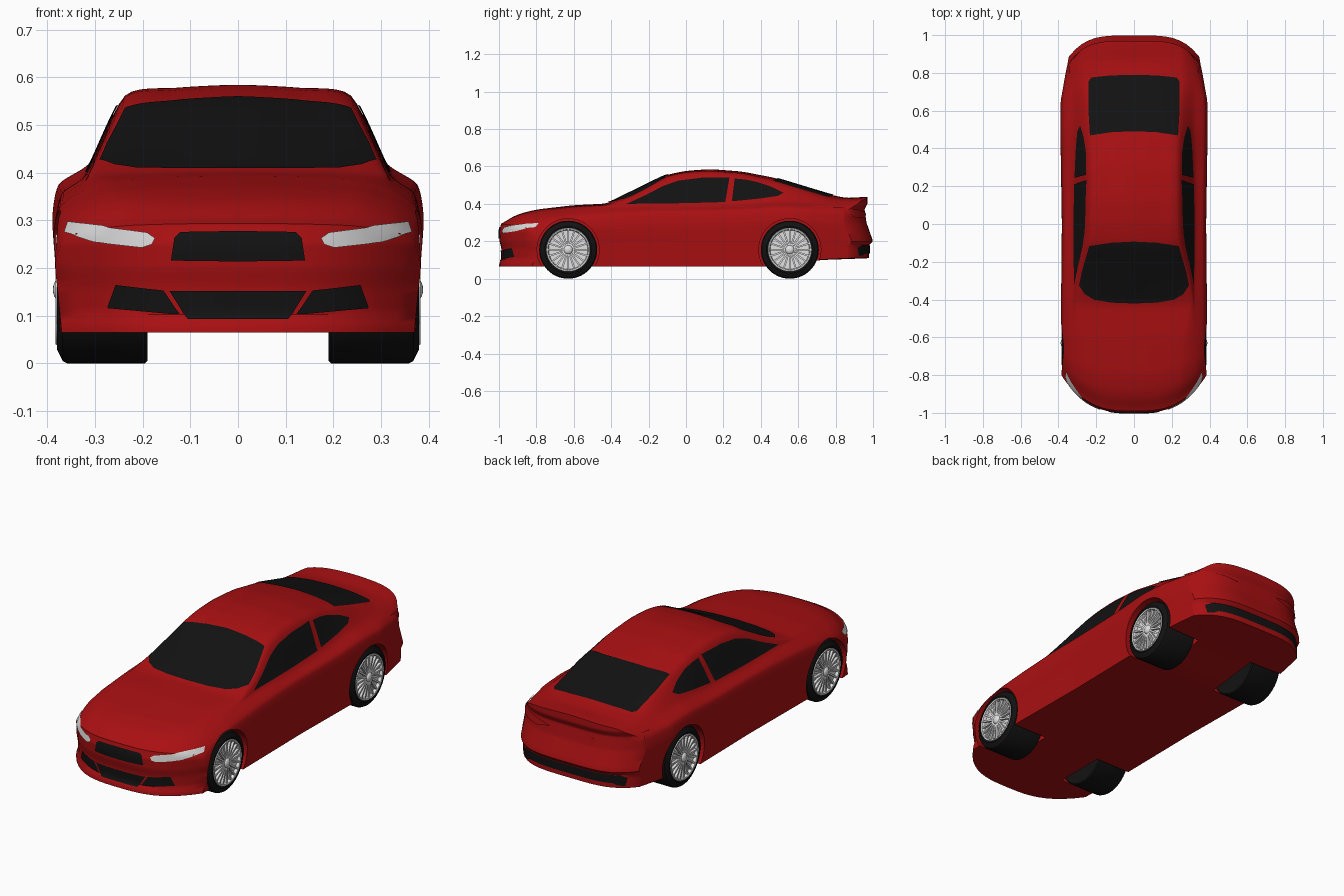
import bpy, bmesh, math
from mathutils import Vector, Matrix
from mathutils.bvhtree import BVHTree

if "Cube" in bpy.data.objects:
    bpy.data.objects.remove(bpy.data.objects["Cube"])


def material(name, rgb):
    m = bpy.data.materials.new(name)
    m.diffuse_color = (*rgb, 1)
    m.use_nodes = True
    m.node_tree.nodes["Principled BSDF"].inputs["Base Color"].default_value = m.diffuse_color
    return m


RED = material("body_red", (0.40, 0.005, 0.006))
BLACK = material("glass_black", (0.006, 0.006, 0.006))
SILVER = material("wheel_silver", (0.75, 0.75, 0.75))
LAMP = material("lamp_white", (0.68, 0.68, 0.68))


def finish(bm, name, mat, angle=35):
    me = bpy.data.meshes.new(name)
    bm.to_mesh(me)
    bm.free()
    ob = bpy.data.objects.new(name, me)
    bpy.context.collection.objects.link(ob)
    me.materials.append(mat)
    shade(ob, angle)
    return ob


def shade(ob, angle):
    bpy.ops.object.select_all(action='DESELECT')
    ob.select_set(True)
    bpy.context.view_layer.objects.active = ob
    bpy.ops.object.shade_smooth_by_angle(angle=math.radians(angle))


def lin(tab, t):
    if t <= tab[0][0]:
        return tab[0][1]
    for (a, u), (b, v) in zip(tab, tab[1:]):
        if t <= b:
            return u + (v - u) * (t - a) / (b - a)
    return tab[-1][1]


def soft(tab, t):
    return sum(lin(tab, t + d) for d in (-.03, -.015, 0, .015, .03)) / 5


# Body curves along the length: width, underside, shoulder, roof edge, centre line
WIDTH = [(-1, .383), (-.8, .39), (-.6, .388), (0, .382), (.5, .39), (.7, .388), (.85, .37), (1, .35)]
UNDER = [(-1, .065), (.45, .065), (.72, .10), (1, .11)]
SHOULDER = [(-1, .272), (-.9, .315), (-.8, .337), (-.6, .362), (-.4, .382), (-.2, .395), (.3, .405),
            (.5, .418), (.7, .405), (.85, .39), (1, .38)]
BASE_X = [(-1, .33), (-.5, .325), (-.3, .32), (.5, .315), (.8, .32), (1, .31)]
EDGE_X = [(-1, .24), (-.6, .27), (-.4, .30), (-.3, .287), (-.2, .265), (-.1, .243), (0, .238),
          (.4, .235), (.6, .24), (.8, .26), (1, .25)]
EDGE_Z = [(-1, .284), (-.9, .336), (-.8, .36), (-.6, .383), (-.42, .393), (-.3, .433), (-.2, .483),
          (-.1, .537), (0, .557), (.13, .563), (.3, .551), (.48, .515), (.6, .48), (.78, .428), (.88, .418), (1, .418)]
TOP = [(-1, .288), (-.96, .315), (-.9, .345), (-.8, .37), (-.6, .393), (-.42, .402), (-.11, .554),
       (0, .577), (.13, .586), (.3, .573), (.48, .538), (.78, .447), (.86, .431), (.94, .436), (1, .437)]
NOSE = [(.065, 0), (.085, .002), (.1, .015), (.16, .013), (.2, .003), (.25, 0), (.29, .01)]
TAIL = [(.10, -.022), (.18, -.02), (.2, 0), (.3, -.035), (.37, -.045), (.4, -.03), (.44, -.03)]
SUB, K = 6, 10


def section(s):
    """Half outline from the sill up to the middle of the roof."""
    w, b, h = soft(WIDTH, s), soft(UNDER, s), soft(SHOULDER, s)
    d, ex, ez, t = h - b, soft(EDGE_X, s), soft(EDGE_Z, s), soft(TOP, s)
    c = [(w * .965, b), (w * .985, b + .38 * d), (w, b + .67 * d), (w * .965, h - .12 * d),
         (soft(BASE_X, s), h), (ex, ez), (ex * .55, ez + .72 * (t - ez)), (0, t)]
    c = [Vector(p) for p in c]
    e = [c[0]] + c + [Vector((-c[-2].x, c[-2].y))]
    out = []
    for i in range(1, len(e) - 2):
        p, q = e[i], e[i + 1]
        m, n = (q - e[i - 1]) * .35, (e[i + 2] - p) * .35
        for j in range(SUB):
            u = j / SUB
            out.append(p * (2*u**3 - 3*u*u + 1) + m * (u**3 - 2*u*u + u)
                       + q * (3*u*u - 2*u**3) + n * (u**3 - u*u))
    return out + [c[-1]]


def place(s, x, z):
    """Bow the ends back in plan and give nose and tail their side profile."""
    k = min(1, max(0, (abs(s) - .6) / .4))
    if s < 0:
        y = s + k * .2 * (abs(x) / .385) ** 3 + k**6 * lin(NOSE, z)
    else:
        y = s - k * .1 * (abs(x) / .335) ** 4 + k**6 * lin(TAIL, z)
    return x, y, z


# Body shell: sides and top, flat underside, bowed front and rear ends
N = 110
stations = [-1 + 2 * i / N for i in range(N + 1)]
secs = [section(s) for s in stations]
bm = bmesh.new()


def P(a, i, k):
    return bm.verts.new(place(stations[a], secs[a][i].x * k / K, secs[a][i].y))


def quad(*keys):
    bm.faces.new([P(*key) for key in keys])


M = len(secs[0]) - 1
for a in range(N):
    for i in range(M):
        for k in (-K, K):
            quad((a, i, k), (a + 1, i, k), (a + 1, i + 1, k), (a, i + 1, k))
    for k in range(-K, K):
        quad((a, 0, k), (a + 1, 0, k), (a + 1, 0, k + 1), (a, 0, k + 1))
for a in (0, N):
    for i in range(M):
        for k in range(-K, K):
            quad((a, i, k), (a, i, k + 1), (a, i + 1, k + 1), (a, i + 1, k))
bmesh.ops.remove_doubles(bm, verts=bm.verts[:], dist=1e-5)
bmesh.ops.recalc_face_normals(bm, faces=bm.faces[:])
body = finish(bm, "car_body", RED)

# Wheel arches cut out of the body
AXLES, HUB_Z = (-.63, .555), .155
bm = bmesh.new()
for y in AXLES:
    for sx in (-1, 1):
        bmesh.ops.create_cone(bm, cap_ends=True, segments=64, radius1=.166, radius2=.166, depth=.4,
                              matrix=Matrix.Translation((sx * .37, y, HUB_Z)) @ Matrix.Rotation(math.pi / 2, 4, 'Y'))
cutter = finish(bm, "arch_cutter", RED)
cutter.hide_render = True
mod = body.modifiers.new("arches", 'BOOLEAN')
mod.operation, mod.solver, mod.object = 'DIFFERENCE', 'EXACT', cutter
bpy.context.view_layer.objects.active = body
bpy.ops.object.modifier_apply(modifier=mod.name)
bpy.data.objects.remove(cutter)
shade(body, 35)

bm = bmesh.new()
bm.from_mesh(body.data)
tree = BVHTree.FromBMesh(bm)
bm.free()

# Views from which plates are projected: origin builder and ray direction
VIEWS = {'front': (lambda a, b: (a, -3, b), (0, 1, 0)), 'rear': (lambda a, b: (a, 3, b), (0, -1, 0)),
         'side': (lambda a, b: (3, a, b), (-1, 0, 0)), 'top': (lambda a, b: (a, b, 3), (0, 0, -1))}


def plate(name, pts, view, mat, symmetric=False, lift=.004):
    """Thin panel: outline projected on the body; half outlines are closed by symmetry, others mirrored."""
    if symmetric:
        pts = pts + [(-a, b) for a, b in reversed(pts) if a > 0]
    origin, ray = VIEWS[view]
    ray = Vector(ray)
    p = bmesh.new()
    p.faces.new([p.verts.new((a, b, 0)) for a, b in pts])
    for ax in (0, 1):
        lo, hi = min(q[ax] for q in pts), max(q[ax] for q in pts)
        n = max(2, int((hi - lo) / .015))
        no = Vector((1 - ax, ax, 0))
        for i in range(1, n):
            bmesh.ops.bisect_plane(p, geom=p.verts[:] + p.edges[:] + p.faces[:], dist=1e-6,
                                   plane_co=no * (lo + (hi - lo) * i / n), plane_no=no)
    for v in p.verts:
        hit, nor, _, _ = tree.ray_cast(Vector(origin(v.co.x, v.co.y)), ray)
        if hit:
            v.co = hit + (nor if nor.dot(ray) < 0 else -nor) * lift
    p.normal_update()
    bmesh.ops.recalc_face_normals(p, faces=p.faces[:])
    if sum(f.normal.dot(ray) for f in p.faces) > 0:
        bmesh.ops.reverse_faces(p, faces=p.faces[:])
    ob = finish(p, name, mat)
    if not symmetric:
        ob.modifiers.new("both_sides", 'MIRROR')


# Windows
plate("windscreen", [(0, -.42), (.12, -.415), (.21, -.40), (.26, -.37), (.29, -.325), (.275, -.25),
                     (.235, -.115), (.12, -.098), (0, -.092)], 'top', BLACK, True)
plate("rear_window", [(0, .49), (.12, .485), (.232, .468), (.24, .60), (.24, .755), (.225, .775),
                      (.12, .786), (0, .788)], 'top', BLACK, True)
plate("door_window", [(-.32, .398), (0, .402), (.21, .408), (.232, .54), (.08, .538), (-.04, .523),
                      (-.12, .495), (-.22, .443)], 'side', BLACK)
plate("quarter_window", [(.245, .412), (.38, .425), (.49, .44), (.52, .457), (.46, .488), (.38, .515),
                         (.32, .528), (.26, .534)], 'side', BLACK)

# Front openings and lamps
plate("upper_grille", [(0, .277), (.12, .275), (.133, .262), (.14, .216), (0, .214)], 'front', BLACK, True)
plate("lower_grille", [(0, .152), (.143, .152), (.105, .091), (0, .091)], 'front', BLACK, True)
plate("side_intake", [(.155, .153), (.255, .165), (.272, .116), (.122, .102)], 'front', BLACK)
plate("headlamp", [(.173, .262), (.19, .274), (.355, .296), (.362, .274), (.30, .254), (.2, .243),
                   (.18, .25)], 'front', LAMP)

# Rear lamps in body colour and lower bumper opening
plate("tail_lamp", [(.12, .345), (.2, .36), (.335, .378), (.342, .35), (.30, .328), (.2, .325)], 'rear', RED, lift=.006)
plate("rear_diffuser", [(0, .178), (.27, .178), (.30, .165), (.29, .122), (.26, .125), (.24, .135),
                        (0, .135)], 'rear', BLACK, True)


# Wheels: lathed tyre and rim about the x axis, spokes and domed hub
def lathe(bm, profile, n=56):
    vs = [bm.verts.new((x, 0, r)) for r, x in profile]
    es = [bm.edges.new(e) for e in zip(vs, vs[1:])]
    bmesh.ops.spin(bm, geom=vs + es, cent=(0, 0, 0), axis=(1, 0, 0), angle=2 * math.pi, steps=n)
    bmesh.ops.remove_doubles(bm, verts=bm.verts[:], dist=1e-5)
    bmesh.ops.recalc_face_normals(bm, faces=bm.faces[:])


bm = bmesh.new()
lathe(bm, [(0, .19), (.15, .19), (.155, .195), (.155, .358), (.15, .368), (.125, .38), (.114, .378),
           (.108, .355), (0, .355)])
tyre = finish(bm, "tyre", BLACK)

bm = bmesh.new()
lathe(bm, [(.118, .377), (.115, .383), (.108, .381), (.104, .366), (.03, .364), (.028, .376), (0, .376), ])
for i in range(20):
    rot = Matrix.Rotation(2 * math.pi * i / 20, 4, 'X')
    bmesh.ops.create_cube(bm, size=1, matrix=rot @ Matrix.Translation((.371, 0, .066))
                          @ Matrix.Diagonal((.014, .009, .084, 1)))
bmesh.ops.create_uvsphere(bm, u_segments=20, v_segments=10, radius=.024,
                          matrix=Matrix.Translation((.374, 0, 0)) @ Matrix.Diagonal((.6, 1, 1, 1)))
rim = finish(bm, "rim", SILVER)

for part in (tyre, rim):
    for i, (y, turn) in enumerate((y, t) for y in AXLES for t in (0, math.pi)):
        ob = part if i == 0 else part.copy()
        if i:
            bpy.context.collection.objects.link(ob)
        ob.location = (0, y, HUB_Z)
        ob.rotation_euler = (0, 0, turn)
